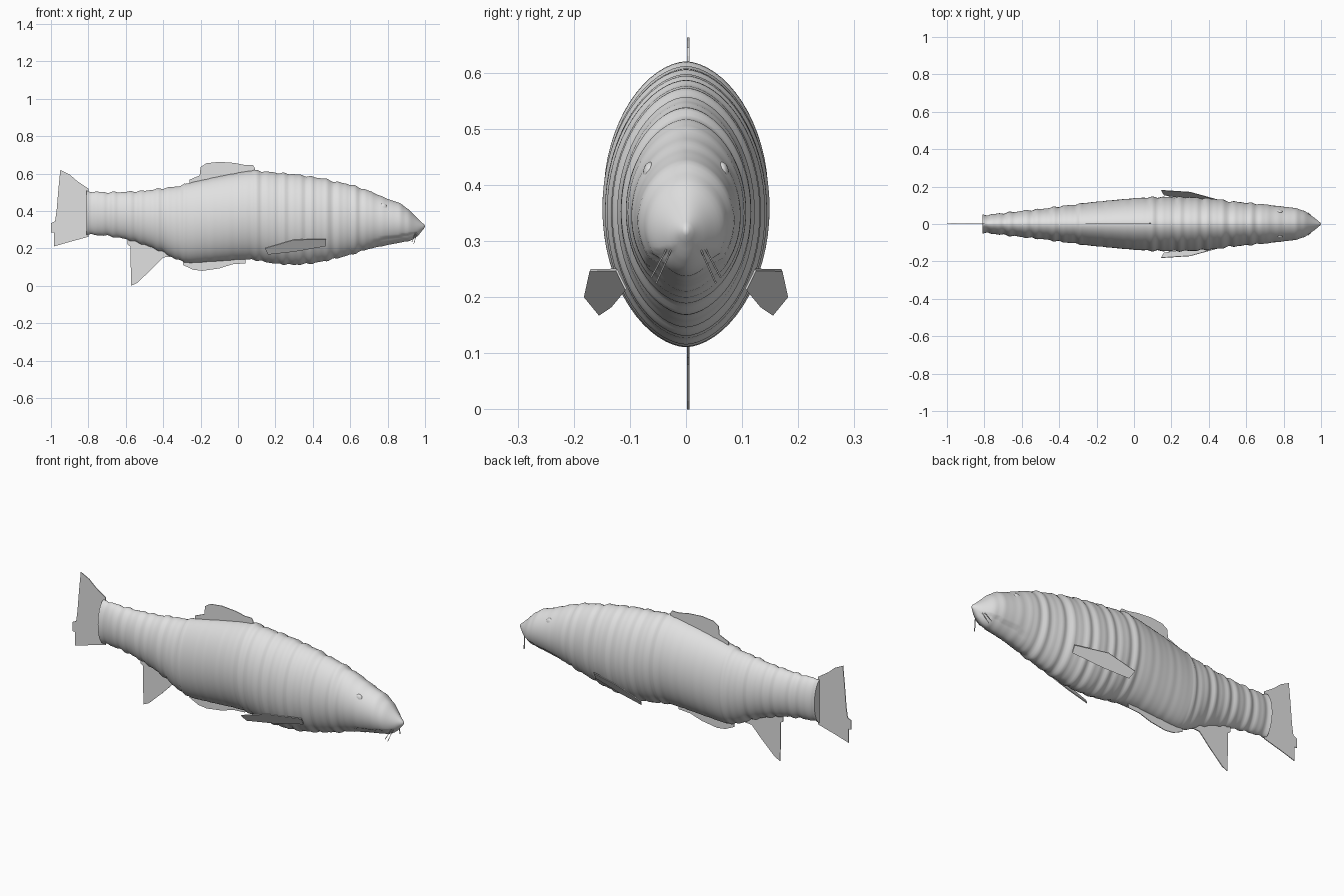
import bpy, bmesh, math

if "Cube" in bpy.data.objects:
    bpy.data.objects.remove(bpy.data.objects["Cube"])

grey = bpy.data.materials.new("light grey")
grey.diffuse_color = (0.75, 0.75, 0.75, 1)
grey.use_nodes = True
grey.node_tree.nodes["Principled BSDF"].inputs["Base Color"].default_value = grey.diffuse_color


def finish(name, bm, smooth=True):
    bmesh.ops.recalc_face_normals(bm, faces=bm.faces)
    me = bpy.data.meshes.new(name)
    bm.to_mesh(me)
    bm.free()
    me.materials.append(grey)
    ob = bpy.data.objects.new(name, me)
    bpy.context.collection.objects.link(ob)
    if smooth:
        bpy.ops.object.select_all(action='DESELECT')
        bpy.context.view_layer.objects.active = ob
        ob.select_set(True)
        bpy.ops.object.shade_smooth_by_angle(angle=math.radians(40))
    return ob


# Body profile: x, top z, bottom z, half width
PROFILE = [
    (-.81, .505, .275, .047), (-.70, .50, .268, .058), (-.60, .502, .25, .070),
    (-.50, .508, .22, .080), (-.40, .522, .18, .094), (-.33, .53, .14, .103),
    (-.26, .55, .122, .113), (-.10, .585, .132, .129), (0, .604, .14, .138),
    (.08, .618, .14, .143), (.20, .605, .118, .145), (.30, .597, .112, .144),
    (.40, .582, .12, .137), (.47, .572, .133, .131), (.485, .564, .137, .124),
    (.60, .542, .165, .114), (.70, .508, .198, .104), (.80, .465, .218, .093),
    (.87, .44, .232, .084), (.91, .41, .238, .070), (.94, .38, .25, .051),
    (.965, .355, .27, .033), (.985, .337, .295, .017), (.997, .326, .31, .006)]


def section(x):
    for a, b in zip(PROFILE, PROFILE[1:]):
        if x <= b[0]:
            t = (x - a[0]) / (b[0] - a[0])
            return [p + (q - p) * t for p, q in zip(a[1:], b[1:])]
    return PROFILE[-1][1:]


def ripple(x):
    # uneven rings around the body, calm in the middle and at the head
    calm = 0.2 if -.28 < x < .05 else (0.25 if x > .72 else 1)
    return calm * (.0025 * math.sin(x * 83) + .002 * math.sin(x * 131 + 1))


# Body
bm = bmesh.new()
SEG, N = 64, 180
rings = []
for i in range(N + 1):
    x = -.81 + 1.807 * i / N
    top, bot, w = section(x)
    c, h, r = (top + bot) / 2, (top - bot) / 2, ripple(x)
    ring = []
    for k in range(SEG):
        a = 2 * math.pi * k / SEG
        ca = math.cos(a)
        y = math.copysign(abs(ca) ** 1.12, ca) * (w + r)
        z = c + math.sin(a) * (h + r)
        # lower jaw set back below the mouth line
        if .70 < x < .97 and z < .24 + (x - .70) * .17:
            y *= 1 - .13 * min(1, (x - .70) / .08)
        ring.append(bm.verts.new((x, y, z)))
    rings.append(ring)
for p, q in zip(rings, rings[1:]):
    for k in range(SEG):
        n = (k + 1) % SEG
        bm.faces.new((p[k], p[n], q[n], q[k]))
bm.faces.new(rings[0])
tip = bm.verts.new((1.0, 0, .318))
for k in range(SEG):
    bm.faces.new((rings[-1][k], rings[-1][(k + 1) % SEG], tip))
finish("body", bm)


# Thin fins on the centre plane
def fin(name, outline, y=.004, thick=.004):
    bm = bmesh.new()
    f = bm.faces.new([bm.verts.new((x, y - thick / 2, z)) for x, z in outline])
    g = bmesh.ops.extrude_face_region(bm, geom=[f])
    bmesh.ops.translate(bm, vec=(0, thick, 0),
                        verts=[v for v in g["geom"] if isinstance(v, bmesh.types.BMVert)])
    finish(name, bm, False)


fin("dorsal_fin", [(-.26, .53), (-.26, .567), (-.205, .59), (-.2, .635), (-.17, .655), (-.1, .663),
                   (-.02, .657), (.04, .645), (.08, .645), (.09, .63), (.09, .59)])
fin("tail_fin", [(-.80, .52), (-.86, .56), (-.90, .595), (-.95, .62), (-.96, .52), (-.97, .40),
                 (-.978, .345), (-1, .335), (-1, .285), (-.985, .285), (-.985, .21),
                 (-.9, .235), (-.80, .262)])
fin("belly_fin", [(-.29, .16), (-.295, .112), (-.24, .086), (-.19, .08), (-.1, .093),
                  (-.03, .115), (.04, .12), (.04, .16)])
fin("anal_fin", [(-.59, .27), (-.59, .22), (-.575, .21), (-.572, 0), (-.54, .015), (-.46, .09),
                 (-.40, .152), (-.36, .155), (-.36, .19)])


def tube(name, a, b, r):
    cu = bpy.data.curves.new(name, 'CURVE')
    cu.dimensions = '3D'
    cu.bevel_depth, cu.bevel_resolution = r, 1
    sp = cu.splines.new('POLY')
    sp.points.add(1)
    sp.points[0].co, sp.points[1].co = (*a, 1), (*b, 1)
    cu.materials.append(grey)
    bpy.context.collection.objects.link(bpy.data.objects.new(name, cu))


# Paired parts
PECTORAL = [(.145, .182, .20), (.16, .155, .167), (.30, .133, .182),
            (.47, .108, .212), (.47, .125, .247), (.30, .172, .246)]
for s, side in ((1, "left"), (-1, "right")):
    # pectoral fin: flat fan swept back from behind the gill
    bm = bmesh.new()
    lo = [bm.verts.new((x, s * y, z)) for x, y, z in PECTORAL]
    hi = [bm.verts.new((x, s * (y - .002), z + .004)) for x, y, z in PECTORAL]
    bm.faces.new(lo)
    bm.faces.new(hi[::-1])
    for k in range(6):
        n = (k + 1) % 6
        bm.faces.new((lo[k], lo[n], hi[n], hi[k]))
    finish(side + "_pectoral_fin", bm, False)

    # eye bump
    bm = bmesh.new()
    bmesh.ops.create_uvsphere(bm, u_segments=20, v_segments=12, radius=.021)
    bmesh.ops.scale(bm, vec=(1, .6, 1), verts=bm.verts)
    bmesh.ops.translate(bm, vec=(.775, s * .064, .42), verts=bm.verts)
    finish(side + "_eye", bm)

    # barbels
    tube(side + "_outer_barbel", (.955, s * .027, .30), (.93, s * .062, .235), .0016)
    tube(side + "_inner_barbel", (.96, s * .022, .295), (.94, s * .053, .225), .0016)
